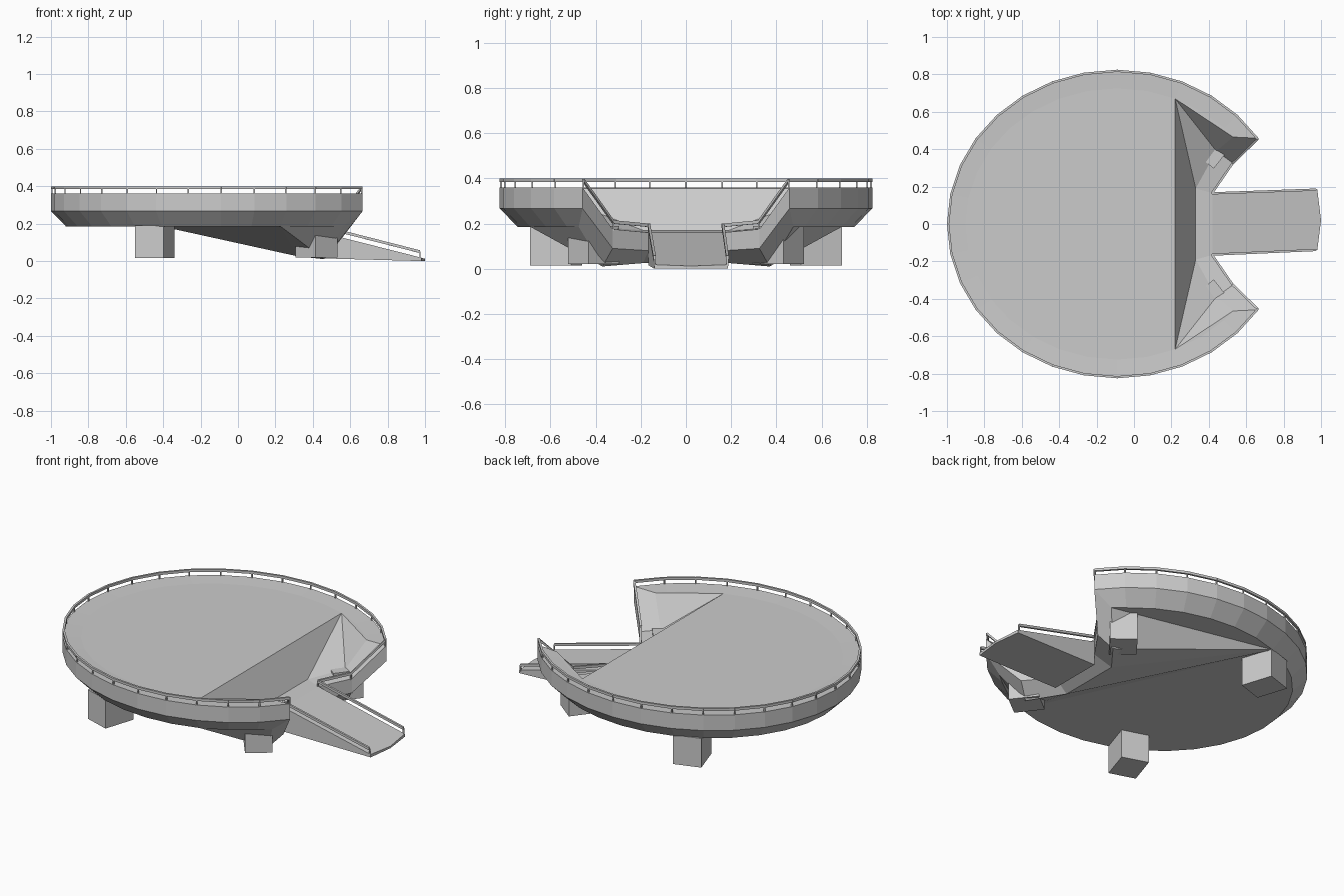
import bpy, bmesh, math
from mathutils import Vector, Matrix

if "Cube" in bpy.data.objects:
    bpy.data.objects.remove(bpy.data.objects["Cube"])

CX, RX, RY = -0.09, 0.91, 0.825


def finish(name, bm):
    bmesh.ops.recalc_face_normals(bm, faces=bm.faces)
    me = bpy.data.meshes.new(name)
    bm.to_mesh(me)
    bm.free()
    ob = bpy.data.objects.new(name, me)
    bpy.context.collection.objects.link(ob)
    return ob


def mirror(p):
    return (p[0], -p[1], p[2])


def outline(inset, z, notch, tip=None):
    """32-sided ellipse missing its +x sector, closed by a mirrored notch."""
    pts = []
    for i in range(3, 30):
        a = 2 * math.pi * i / 32
        pts.append((CX + (RX - inset) * math.cos(a), (RY - inset) * math.sin(a), z))
    if tip:
        pts[0], pts[-1] = tip, mirror(tip)
    a, b = notch
    return pts + [mirror(a), mirror(b), b, a]


# Platform body: deck rim, outer wall, tapered underside, with dropped notch
V2, V3 = (0.53, 0.325, 0.175), (0.42, 0.165, 0.16)
levels = [
    outline(0.10, 0.355, [(0.44, 0.39, 0.185), (0.33, 0.19, 0.17)], (0.53, 0.465, 0.355)),
    outline(0, 0.36, [V2, V3]),
    outline(0, 0.267, [(0.53, 0.325, 0.09), (0.42, 0.165, 0.08)]),
    outline(0.08, 0.185, [(0.46, 0.37, 0.01), (0.32, 0.19, 0.025)], (0.56, 0.475, 0.185)),
]
bm = bmesh.new()
rings = [[bm.verts.new(p) for p in lv] for lv in levels]
n = len(rings[0])
for r, s in zip(rings, rings[1:]):
    for i in range(n):
        j = (i + 1) % n
        bm.faces.new((r[i], r[j], s[j], s[i]))


def cap(ring, k):
    """Level back part, then facets folding down to the notch corners."""
    m = 23                       # fold vertex on the -y side
    bm.faces.new(ring[k:m + 1])
    low = 28                     # -y inner notch corner
    bm.faces.new((ring[k], ring[m], ring[low]))
    left = [low, 29, 30] + list(range(0, k))
    for a, b in zip(left, left[1:]):
        bm.faces.new((ring[k], ring[a], ring[b]))
    right = list(range(m + 1, low + 1))
    for a, b in zip(right, right[1:]):
        bm.faces.new((ring[m], ring[a], ring[b]))


cap(rings[0], 3)
cap(rings[3], 7)
finish("platform", bm)

# Entry ramp: solid wedge with a slightly bowed end
END_P, END_N = (0.98, 0.185, 0.018), (0.98, -0.14, 0.018)
bm = bmesh.new()
top = [V3, END_P, (1.0, 0.02, 0.012), END_N, mirror(V3)]
tv = [bm.verts.new(p) for p in top]
bv = [bm.verts.new((x, y, 0.015 if x < 0.5 else 0.0)) for x, y, z in top]
bm.faces.new(tv)
bm.faces.new(bv)
for i in range(5):
    j = (i + 1) % 5
    bm.faces.new((tv[i], tv[j], bv[j], bv[i]))
finish("ramp", bm)


# Support legs
def leg(name, x, y, sx, sy, z0, z1, deg):
    bm = bmesh.new()
    mat = (Matrix.Translation((x, y, (z0 + z1) / 2))
           @ Matrix.Rotation(math.radians(deg), 4, 'Z')
           @ Matrix.Diagonal((sx, sy, z1 - z0, 1)))
    bmesh.ops.create_cube(bm, size=1, matrix=mat)
    finish(name, bm)


for side, s in (("right", -1), ("left", 1)):
    leg("rear_leg_" + side, -0.445, s * 0.575, 0.16, 0.19, 0.015, 0.19, s * 18)
    leg("front_leg_" + side, 0.42, s * 0.41, 0.15, 0.17, 0.02, 0.19, s * -38)


# Railing: handrail along the whole edge with a post at every corner
def beam(bm, p, q, w, h):
    p, q = Vector(p), Vector(q)
    d = q - p
    side = Vector((-d.y, d.x, 0))
    side = side.normalized() * w / 2 if side.length > 1e-6 else Vector((w / 2, 0, 0))
    up = Vector((0, 0, h / 2)) if abs(d.x) + abs(d.y) > 1e-6 else Vector((0, h / 2, 0))
    ends = [[bm.verts.new(c + side * a + up * b)
             for a, b in ((-1, -1), (1, -1), (1, 1), (-1, 1))] for c in (p, q)]
    bm.faces.new(ends[0])
    bm.faces.new(ends[1])
    for i in range(4):
        j = (i + 1) % 4
        bm.faces.new((ends[0][i], ends[0][j], ends[1][j], ends[1][i]))


edge = levels[1]
path = [END_P, edge[30 - 1], edge[30]] + edge[:29] + [END_N]
path = [Vector(p) for p in path]
for p in path:                    # keep the rail just inside the edge
    p.x -= 0.006 * (p.x - CX) / RX
    p.y -= 0.006 * p.y / RY
bm = bmesh.new()
lift = Vector((0, 0, 0.032))
for p, q in zip(path, path[1:]):
    beam(bm, p + lift, q + lift, 0.012, 0.015)
for p in path:
    beam(bm, p - Vector((0, 0, 0.005)), p + lift, 0.007, 0.007)
finish("railing", bm)
